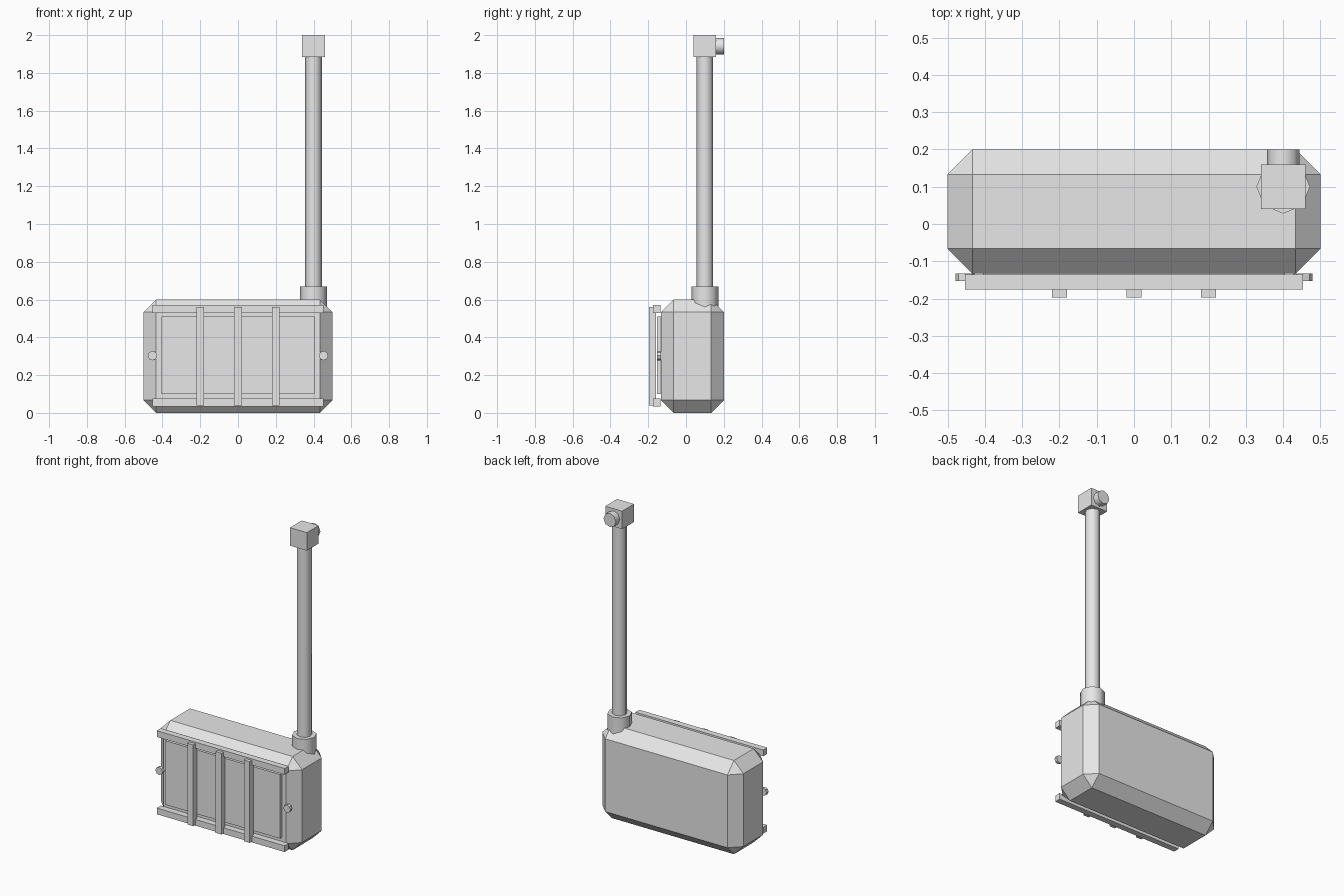
import bpy
import math

if "Cube" in bpy.data.objects:
    bpy.data.objects.remove(bpy.data.objects["Cube"])

# Single painted-metal colour
grey = bpy.data.materials.new("light_grey")
grey.use_nodes = True
colour = (0.8, 0.8, 0.8, 1)
grey.diffuse_color = colour
grey.node_tree.nodes["Principled BSDF"].inputs["Base Color"].default_value = colour


def finish(name):
    obj = bpy.context.object
    obj.name = name
    obj.data.materials.append(grey)
    return obj


def box(name, x, y, z):
    """Box from (min, max) pairs on each axis."""
    spans = (x, y, z)
    bpy.ops.mesh.primitive_cube_add(size=1, location=[(a + b) / 2 for a, b in spans])
    obj = finish(name)
    obj.scale = [b - a for a, b in spans]
    bpy.ops.object.transform_apply(location=False, rotation=False, scale=True)
    return obj


def rod(name, centre, radius, length, along_y=False, smooth=True):
    """Eight-sided cylinder, upright or pointing along y."""
    bpy.ops.mesh.primitive_cylinder_add(
        vertices=8, radius=radius, depth=length, location=centre,
        rotation=(math.pi / 2 if along_y else 0, 0, 0))
    obj = finish(name)
    if smooth:
        bpy.ops.object.shade_smooth_by_angle(angle=math.radians(60))
    return obj


# Chamfered tank body
tank = box("tank", (-0.5, 0.5), (-0.133, 0.2), (0, 0.6))
chamfer = tank.modifiers.new("chamfer", "BEVEL")
chamfer.width = 0.067
chamfer.segments = 1

# Front panel with rails and upright bars
box("front_panel", (-0.405, 0.405), (-0.153, -0.13), (0.1, 0.51))
for name, z in (("lower_rail", 0.055), ("upper_rail", 0.55)):
    box(name, (-0.453, 0.453), (-0.175, -0.135), (z - 0.02, z + 0.02))
for x in (-0.2, 0, 0.2):
    box("upright_bar", (x - 0.02, x + 0.02), (-0.197, -0.158), (0.04, 0.56))

# Side knobs beside the panel
for name, side in (("right_knob", -1), ("left_knob", 1)):
    rod(name, (side * 0.453, -0.143, 0.303), 0.025, 0.02, along_y=True, smooth=False)

# Tall pipe with collar, square head and outlet
px, py = 0.4, 0.1
rod("pipe_collar", (px, py, 0.595), 0.072, 0.15)
rod("pipe", (px, py, 1.26), 0.044, 1.28)
box("pipe_head", (px - 0.06, px + 0.06), (py - 0.06, py + 0.06), (1.885, 2))
rod("pipe_outlet", (px, 0.175, 1.942), 0.044, 0.05, along_y=True)
